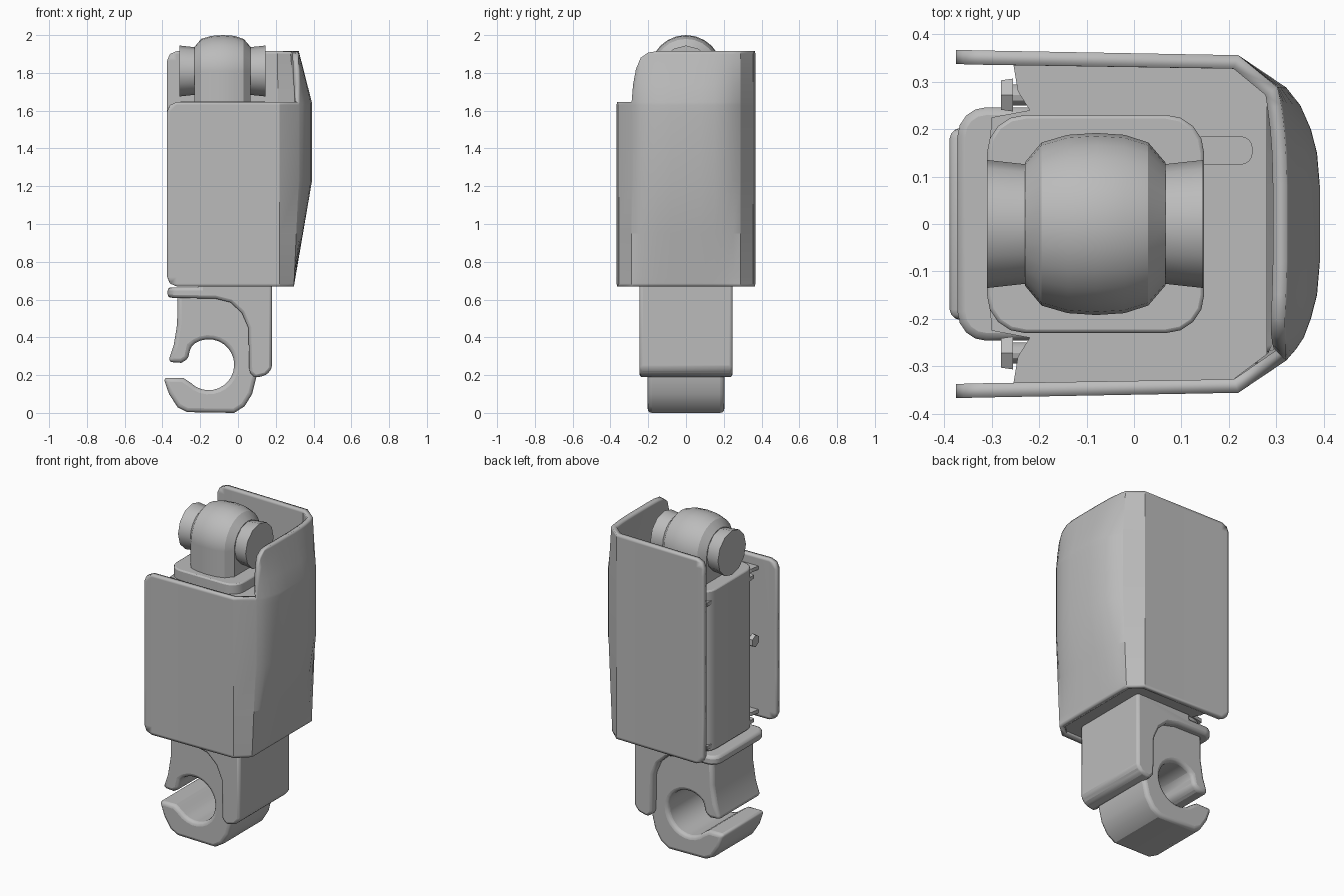
import bpy, bmesh, math
from mathutils import Matrix, Vector

if "Cube" in bpy.data.objects:
    bpy.data.objects.remove(bpy.data.objects["Cube"])

GREY = (0.5, 0.5, 0.5, 1)
grey = bpy.data.materials.new("plain grey")
grey.use_nodes = True
grey.diffuse_color = GREY
grey.node_tree.nodes["Principled BSDF"].inputs["Base Color"].default_value = GREY


def finish(name, bm, bevel=0, segments=2, fix=True):
    if fix:
        bmesh.ops.recalc_face_normals(bm, faces=bm.faces)
    mesh = bpy.data.meshes.new(name)
    bm.to_mesh(mesh)
    bm.free()
    mesh.materials.append(grey)
    ob = bpy.data.objects.new(name, mesh)
    bpy.context.collection.objects.link(ob)
    if bevel:
        mod = ob.modifiers.new("soft edges", 'BEVEL')
        mod.width, mod.segments = bevel, segments
        mod.limit_method, mod.angle_limit = 'ANGLE', math.radians(35)
    return ob


def shade(ob, angle=30):
    bpy.ops.object.select_all(action='DESELECT')
    ob.select_set(True)
    bpy.context.view_layer.objects.active = ob
    bpy.ops.object.shade_smooth_by_angle(angle=math.radians(angle))


def prism(points, start, direction):
    """Extrude a closed outline of 3D points."""
    bm = bmesh.new()
    face = bm.faces.new([bm.verts.new(Vector(p) + Vector(start)) for p in points])
    ext = bmesh.ops.extrude_face_region(bm, geom=[face])
    bmesh.ops.translate(bm, vec=direction,
                        verts=[v for v in ext["geom"] if isinstance(v, bmesh.types.BMVert)])
    return bm


def plan_prism(points, z0, z1):
    return prism([(x, y, 0) for x, y in points], (0, 0, z0), (0, 0, z1 - z0))


def side_prism(points, half):
    return prism([(x, 0, z) for x, z in points], (0, -half, 0), (0, 2 * half, 0))


def rounded_rect(x0, x1, y0, y1, r, n=4):
    pts = []
    corners = [(x1 - r, y1 - r), (x0 + r, y1 - r), (x0 + r, y0 + r), (x1 - r, y0 + r)]
    for q, (cx, cy) in enumerate(corners):
        for i in range(n + 1):
            a = math.pi / 2 * (q + i / n)
            pts.append((cx + r * math.cos(a), cy + r * math.sin(a)))
    return pts


def lathe_x(name, profile, y, z, steps):
    """Turn (x, radius) points around an axis along x."""
    bm = bmesh.new()
    rings = []
    for x, r in profile:
        rings.append([bm.verts.new((x, y + r * math.sin(2 * math.pi * i / steps),
                                    z + r * math.cos(2 * math.pi * i / steps)))
                      for i in range(steps)])
    for a, b in zip(rings, rings[1:]):
        for i in range(steps):
            j = (i + 1) % steps
            bm.faces.new((a[i], a[j], b[j], b[i]))
    bm.faces.new(rings[0])
    bm.faces.new(rings[-1])
    return finish(name, bm)


# Outer shell: columns of (x, y, bulge, bottom, top) lofted through height levels
LOW, STEP, HIGH = 0.67, 1.645, 1.915
bulge_keys = [(LOW, 0), (1.23, 1), (1.64, 1), (HIGH, 0.27)]


def bulge(z):
    for (a, u), (b, v) in zip(bulge_keys, bulge_keys[1:]):
        if z <= b:
            return u + (v - u) * (z - a) / (b - a)
    return bulge_keys[-1][1]


def wall(side, top):
    return [(-0.375, side * 0.367, 0, LOW + 0.05, top - 0.05),
            (-0.36, side * 0.367, 0, LOW + 0.015, top - 0.015),
            (-0.325, side * 0.366, 0, LOW, top),
            (0.22, side * 0.356, 0, LOW, top),
            (0.296, side * 0.288, 0.025, LOW, top)]


columns = wall(-1, STEP)
for y, k, top in [(-0.28, 0.032, 1.74), (-0.265, 0.045, 1.82), (-0.24, 0.062, 1.88),
                  (-0.2, 0.077, 1.908), (-0.15, 0.09, HIGH), (-0.08, 0.096, HIGH),
                  (0.08, 0.096, HIGH), (0.15, 0.09, HIGH), (0.2, 0.077, HIGH),
                  (0.25, 0.055, HIGH)]:
    columns.append((0.296, y, k, LOW, top))
columns += wall(1, HIGH)[::-1]

levels = [LOW, 0.685, 0.72, 0.95, 1.23, 1.595, 1.63, 1.645, 1.74, 1.82, 1.865, 1.9, HIGH]
bm = bmesh.new()
grid = []
for x, y, k, bottom, top in columns:
    zs = [min(max(z, bottom), top) for z in levels]
    grid.append([bm.verts.new((x + k * bulge(z), y, z)) for z in zs])
for a, b in zip(grid, grid[1:]):
    for j in range(len(levels) - 1):
        bm.faces.new((a[j], b[j], b[j + 1], a[j + 1]))
bmesh.ops.remove_doubles(bm, verts=bm.verts, dist=0.0005)
shell = finish("outer_shell", bm, fix=False)
solid = shell.modifiers.new("wall thickness", 'SOLIDIFY')
solid.thickness, solid.offset = 0.03, -1
shade(shell, 15)

# Inner body with its rounded cap
body = finish("inner_body", plan_prism(rounded_rect(-0.31, 0.148, -0.23, 0.23, 0.08), LOW, 1.648),
              0.008)
shade(body)

# Webs joining the body to the shell at top and bottom
half_web = [(-0.31, 0.1), (-0.3, 0.225), (-0.22, 0.24), (-0.245, 0.28), (-0.255, 0.34),
            (0.2, 0.335), (0.28, 0.275)]
web = half_web + [(x, -y) for x, y in half_web[::-1]]
for name, z in (("upper_web", 1.565), ("lower_web", 0.69)):
    finish(name, plan_prism(web, z, z + 0.022))
finish("latch_tab", plan_prism(rounded_rect(0.12, 0.25, 0.125, 0.185, 0.025), 1.58, 1.595))

# Hex bolts beside the body
for side, label in ((-1, "front"), (1, "back")):
    lathe_x(label + "_bolt_head", [(-0.28, 0.036), (-0.255, 0.04)], side * 0.272, 1.16, 6)
    shade(lathe_x(label + "_bolt_rod", [(-0.26, 0.022), (0.26, 0.022)], side * 0.272, 1.16, 12))

# Barrel knuckle, its pedestal and the side pins
barrel = [(-0.23, 0.13), (-0.195, 0.172), (-0.14, 0.188), (-0.08, 0.192), (-0.02, 0.188),
          (0.03, 0.172), (0.066, 0.13)]
shade(lathe_x("knuckle_barrel", barrel, 0, 1.808, 24))
outline = barrel + [(x, -y) for x, y in barrel[::-1]]
shade(finish("knuckle_pedestal", plan_prism(outline, 1.64, 1.808)))
for name, ends in (("right_pin", (-0.31, -0.22)), ("left_pin", (0.146, 0.055))):
    shade(lathe_x(name, [(ends[0], 0.135), (ends[1], 0.125)], 0, 1.81, 12))

# Lower bracket: a flange that folds down into a back strap
bracket = [(-0.372, 0.665), (-0.372, 0.61), (-0.12, 0.605), (-0.04, 0.585), (0.02, 0.53),
           (0.055, 0.45), (0.06, 0.215), (0.09, 0.185), (0.15, 0.2), (0.18, 0.235),
           (0.18, 0.7), (-0.2, 0.7), (-0.2, 0.665)]
bm = side_prism(bracket, 0.246)
bm.normal_update()
edges = [e for e in bm.edges
         if abs(e.verts[0].co.x - e.verts[1].co.x) < 0.001
         and abs(e.verts[0].co.y - e.verts[1].co.y) < 0.001
         and (e.verts[0].co.x < -0.3)]
bmesh.ops.bevel(bm, geom=edges, offset=0.06, segments=4, profile=0.5, affect='EDGES')
shade(finish("lower_bracket", bm, 0.016))

# Open hook with a round bore
hook = [(-0.32, 0.63), (-0.322, 0.47), (-0.34, 0.36), (-0.37, 0.27), (-0.3, 0.265),
        (-0.265, 0.285)]
for i in range(21):
    a = math.radians(135 - i * 13.5)
    hook.append((-0.155 + 0.135 * math.cos(a), 0.255 + 0.135 * math.sin(a)))
hook += [(-0.29, 0.186), (-0.395, 0.186), (-0.365, 0.1), (-0.32, 0.03), (-0.27, 0.004),
         (-0.02, 0.0), (0.035, 0.035), (0.075, 0.1), (0.1, 0.2), (0.1, 0.63)]
shade(finish("hook", side_prism(hook, 0.203), 0.022, 3))
